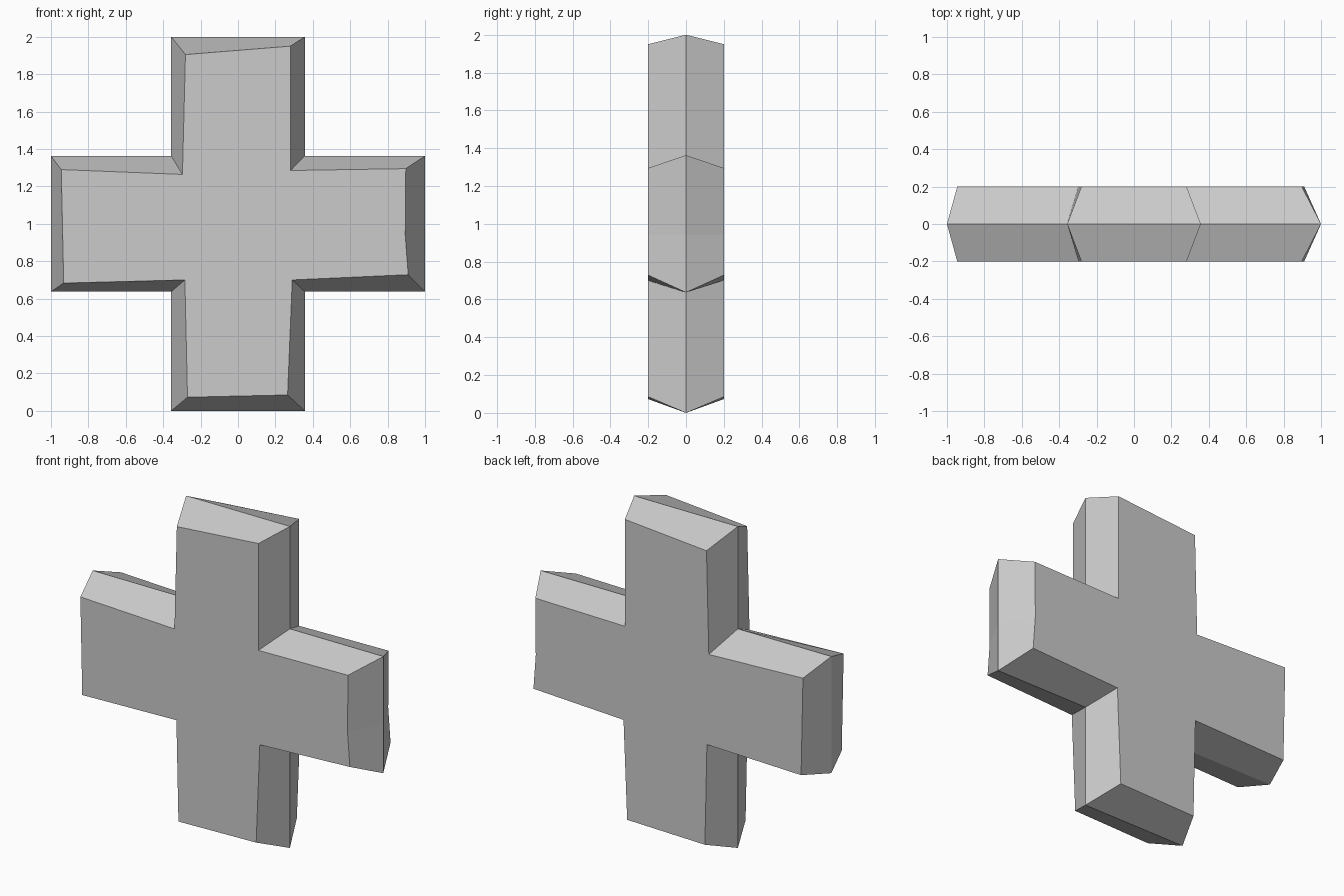
import bpy
import bmesh

cube = bpy.data.objects.get("Cube")
if cube:
    bpy.data.objects.remove(cube, do_unlink=True)

HALF_DEPTH = 0.2

# Widest outline at the middle of the depth (x, z)
ridge = [(-0.357, 2), (0.357, 2), (0.357, 1.363), (1, 1.363), (1, 0.94),
         (1, 0.637), (0.357, 0.637), (0.357, 0), (-0.357, 0),
         (-0.357, 0.637), (-1, 0.637), (-1, 1.363), (-0.357, 1.363)]
# Uneven, hand-cut outline shared by the front and back faces
rim = [(-0.281, 1.905), (0.281, 1.95), (0.281, 1.285), (0.897, 1.295), (0.894, 0.94),
       (0.91, 0.728), (0.29, 0.7), (0.265, 0.085), (-0.27, 0.073),
       (-0.284, 0.7), (-0.932, 0.683), (-0.945, 1.29), (-0.297, 1.264)]

# Loft the three outlines front to back and cap both ends
bm = bmesh.new()
loops = [[bm.verts.new((x, y, z)) for x, z in outline]
         for outline, y in ((rim, -HALF_DEPTH), (ridge, 0), (rim, HALF_DEPTH))]
count = len(rim)
for near, far in zip(loops, loops[1:]):
    for i in range(count):
        j = (i + 1) % count
        bm.faces.new((near[i], near[j], far[j], far[i]))
bm.faces.new(loops[0])
bm.faces.new(loops[2][::-1])
bmesh.ops.recalc_face_normals(bm, faces=bm.faces)

mesh = bpy.data.meshes.new("cross_body")
bm.to_mesh(mesh)
bm.free()
cross_body = bpy.data.objects.new("cross_body", mesh)
bpy.context.collection.objects.link(cross_body)

# Plain grey material
grey = bpy.data.materials.new("light_grey")
grey.use_nodes = True
colour = (0.6, 0.6, 0.6, 1)
grey.diffuse_color = colour
grey.node_tree.nodes["Principled BSDF"].inputs["Base Color"].default_value = colour
mesh.materials.append(grey)
